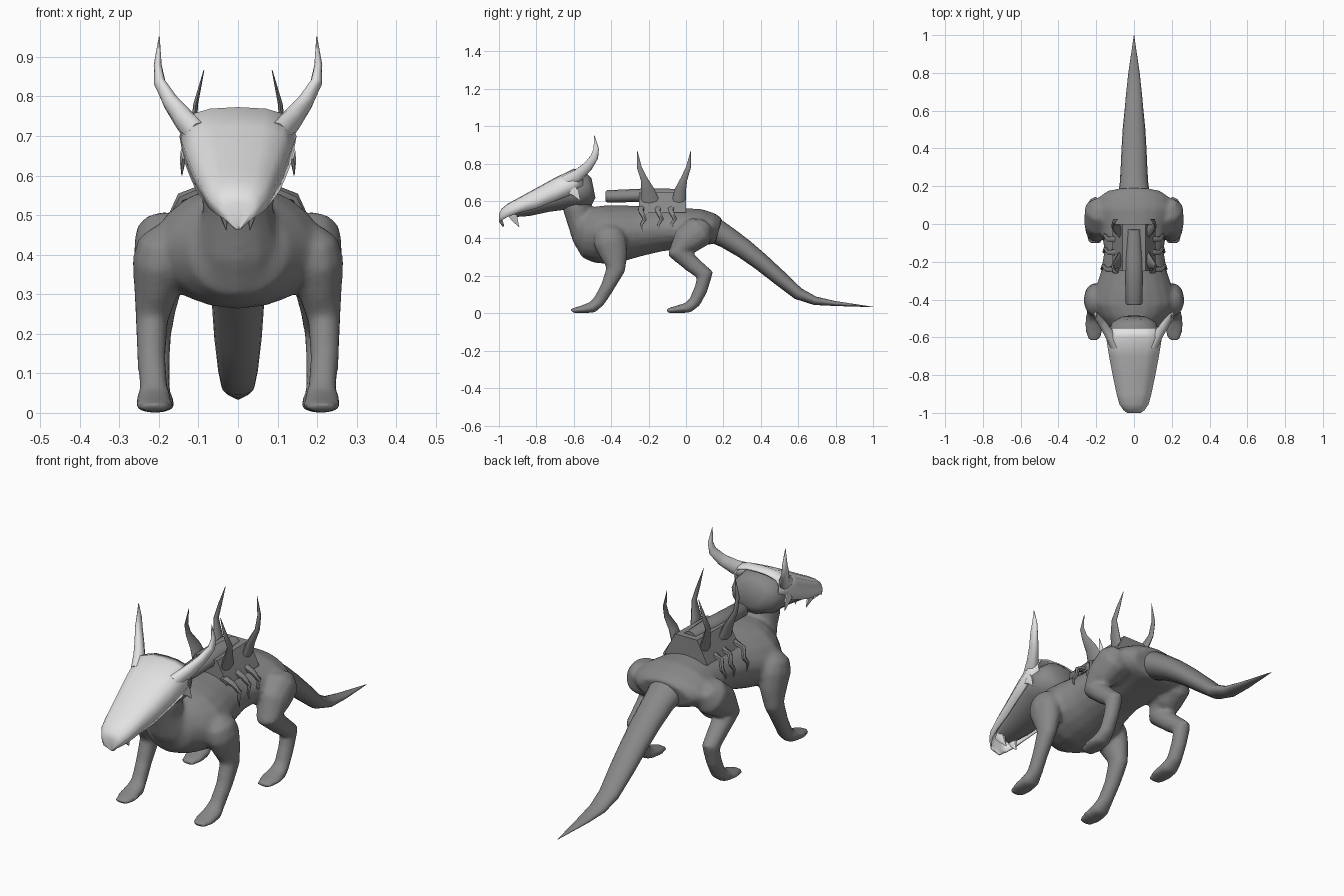
import bpy, bmesh, math
from mathutils import Vector


def material(name, v):
    m = bpy.data.materials.new(name)
    m.diffuse_color = (v, v, v, 1)
    return m


HIDE = material("grey_hide", 0.245)
BONE = material("pale_bone", 0.76)


def finish(name, bm, mat, angle=50):
    bmesh.ops.recalc_face_normals(bm, faces=bm.faces)
    me = bpy.data.meshes.new(name)
    bm.to_mesh(me)
    bm.free()
    me.materials.append(mat)
    ob = bpy.data.objects.new(name, me)
    bpy.context.collection.objects.link(ob)
    bpy.ops.object.select_all(action='DESELECT')
    ob.select_set(True)
    bpy.context.view_layer.objects.active = ob
    bpy.ops.object.shade_smooth_by_angle(angle=math.radians(angle))
    return ob


def loft(name, rings, mat, n=12, s=1, peak=1.0):
    """Tube through rings of (x, y, z, half width, half depth); s=-1 mirrors, peak sharpens the top."""
    bm = bmesh.new()
    pts = [Vector(r[:3]) for r in rings]
    loops = []
    for i, r in enumerate(rings):
        t = (pts[min(i + 1, len(pts) - 1)] - pts[max(i - 1, 0)]).normalized()
        side = Vector((1, 0, 0))
        side = (side - t * side.dot(t)).normalized()
        up = t.cross(side)
        loop = []
        for k in range(n):
            a = math.tau * k / n
            u = math.sin(a)
            if u < 0:
                u = -(-u) ** peak
            p = pts[i] + side * r[3] * math.cos(a) + up * r[4] * u
            loop.append(bm.verts.new((p.x * s, p.y, max(p.z, 0))))
        loops.append(loop)
    for l0, l1 in zip(loops, loops[1:]):
        for k in range(n):
            bm.faces.new((l0[k], l0[(k + 1) % n], l1[(k + 1) % n], l1[k]))
    bm.faces.new(loops[0])
    bm.faces.new(loops[-1])
    return finish(name, bm, mat)


def pair(name, rings, mat, n=12):
    return [loft(f"{name}_{tag}", rings, mat, n, s) for s, tag in ((1, "right"), (-1, "left"))]


# Torso, neck and legs, fused into one smooth skin
body = loft("body", [(0, *r) for r in (
    (-.585, .42, .06, .06), (-.55, .42, .13, .125), (-.49, .42, .185, .15),
    (-.42, .42, .225, .158), (-.34, .43, .205, .15), (-.25, .44, .175, .135),
    (-.14, .45, .158, .12), (-.02, .455, .175, .108), (.08, .46, .205, .098),
    (.14, .45, .19, .085), (.175, .44, .14, .07))], HIDE, 20, peak=1.25)
parts = [loft("neck", [(0, *r) for r in (
    (-.47, .38, .13, .12), (-.53, .44, .11, .095), (-.57, .51, .09, .072),
    (-.585, .57, .095, .077), (-.585, .62, .09, .07))], HIDE)]
parts += pair("front_leg", [
    (.185, -.42, .465, .03, .04), (.192, -.415, .43, .062, .08), (.2, -.405, .38, .068, .09),
    (.207, -.385, .31, .057, .075), (.218, -.375, .235, .042, .052), (.219, -.42, .14, .037, .038),
    (.213, -.465, .065, .037, .034), (.212, -.50, .032, .047, .032),
    (.212, -.56, .02, .05, .021), (.212, -.615, .013, .034, .013)], HIDE)
parts += pair("hind_leg", [
    (.17, .11, .475, .05, .04), (.183, .075, .44, .08, .088), (.192, 0, .385, .073, .08),
    (.197, -.04, .325, .06, .062), (.202, .03, .265, .047, .047),
    (.207, .102, .205, .04, .047), (.207, .08, .13, .036, .038),
    (.207, .047, .06, .037, .034), (.207, .01, .03, .047, .03),
    (.207, -.05, .02, .05, .021), (.207, -.105, .013, .034, .013)], HIDE)
bpy.ops.object.select_all(action='DESELECT')
for ob in parts + [body]:
    ob.select_set(True)
bpy.context.view_layer.objects.active = body
bpy.ops.object.join()
body.modifiers.clear()
skin = body.modifiers.new("skin", 'REMESH')
skin.mode = 'VOXEL'
skin.voxel_size = .011
skin.use_smooth_shade = True
soft = body.modifiers.new("soften", 'SMOOTH')
soft.factor = .5
soft.iterations = 8

# Tail
loft("tail", [(0, *r) for r in (
    (.08, .475, .10, .06), (.15, .445, .085, .068), (.22, .405, .075, .06),
    (.31, .345, .07, .053), (.40, .275, .066, .047), (.50, .19, .06, .041),
    (.60, .105, .05, .033), (.69, .067, .042, .023), (.80, .052, .03, .013),
    (1.0, .034, .001, .001))], HIDE, 16)

# Head
loft("head", [(0, *r) for r in (
    (-.495, .67, .07, .055), (-.52, .665, .115, .09), (-.58, .655, .137, .103),
    (-.65, .638, .127, .088), (-.75, .60, .105, .062), (-.85, .562, .08, .045),
    (-.94, .54, .055, .028))], HIDE, 14)

# Skull mask ending in a hooked beak: open shell, (y, top, half width, lower edge)
stations = ((-.55, .768, .125, .68), (-.60, .773, .148, .64), (-.70, .725, .132, .60),
            (-.80, .67, .113, .56), (-.90, .615, .092, .535), (-.955, .585, .077, .515),
            (-.985, .56, .056, .50), (-1.0, .532, .036, .49), (-.982, .475, .006, .464))
bm = bmesh.new()
rows = []
for y, zt, w, zl in stations:
    d = min(.02, (zt - zl) * .2)
    half = ((w * .93, zl), (w, zl + (zt - zl) * .45), (w * .85, zt - d), (w * .48, zt - d * .2))
    section = [(-x, z) for x, z in half] + [(0, zt)] + [(x, z) for x, z in reversed(half)]
    rows.append([bm.verts.new((x, y, z)) for x, z in section])
for r0, r1 in zip(rows, rows[1:]):
    for k in range(len(r0) - 1):
        bm.faces.new((r0[k], r0[k + 1], r1[k + 1], r1[k]))
bm.faces.new(rows[-1])
mask = finish("skull_mask", bm, BONE, 60)
mod = mask.modifiers.new("thickness", 'SOLIDIFY')
mod.thickness = .008
mod.offset = -1

# Fangs, horns and cheek points of the mask
pair("fang", [(.04, -.93, .535, .018, .03), (.035, -.915, .50, .012, .018),
              (.03, -.892, .462, .001, .001)], BONE, 6)
pair("horn", [(.10, -.64, .70, .03, .04), (.135, -.575, .74, .026, .034),
              (.17, -.525, .785, .02, .027), (.198, -.49, .835, .015, .022),
              (.203, -.48, .88, .01, .015), (.199, -.49, .952, .001, .001)], BONE, 10)
pair("cheek_point", [(.135, -.61, .66, .01, .03), (.14, -.585, .635, .007, .018),
                     (.142, -.565, .60, .001, .001)], BONE, 6)

# Tent-shaped saddle with a roll along its top
bm = bmesh.new()
half = ((.115, .54), (.10, .575), (.06, .65))
outline = [(-x, z) for x, z in half] + [(x, z) for x, z in reversed(half)]
front = [bm.verts.new((x, -.25, z - .005)) for x, z in outline]
back = [bm.verts.new((x, 0, z)) for x, z in outline]
for k in range(len(outline)):
    j = (k + 1) % len(outline)
    bm.faces.new((front[k], front[j], back[j], back[k]))
bm.faces.new(front)
bm.faces.new(back)
finish("saddle", bm, HIDE, 30)
loft("saddle_roll", [(0, -.43, .625, .036, .026), (0, -.42, .625, .045, .033),
                     (0, -.2, .632, .048, .036), (0, -.03, .635, .035, .03)], HIDE)

# Curved saddle spikes, front and rear
pair("front_spike", [(.07, -.19, .58, .018, .055), (.09, -.205, .66, .014, .035),
                     (.112, -.225, .72, .008, .018), (.107, -.25, .78, .006, .013),
                     (.086, -.26, .867, .001, .001)], HIDE, 8)
pair("rear_spike", [(.07, -.04, .58, .018, .04), (.09, -.03, .66, .014, .03),
                    (.112, -.01, .72, .008, .018), (.107, .013, .78, .006, .013),
                    (.086, .025, .867, .001, .001)], HIDE, 8)

# Claws gripping the flanks below the saddle
for i, (y, out) in enumerate(((-.24, .014), (-.15, .004), (-.08, .006))):
    pair(f"saddle_claw_{i + 1}", [
        (.085, y, .565, .014, .02), (.13 + out, y, .545, .012, .014),
        (.15 + out, y + .02, .505, .009, .011), (.157 + out, y + .002, .475, .006, .008),
        (.157 + out, y + .01, .44, .001, .001)], HIDE, 6)
